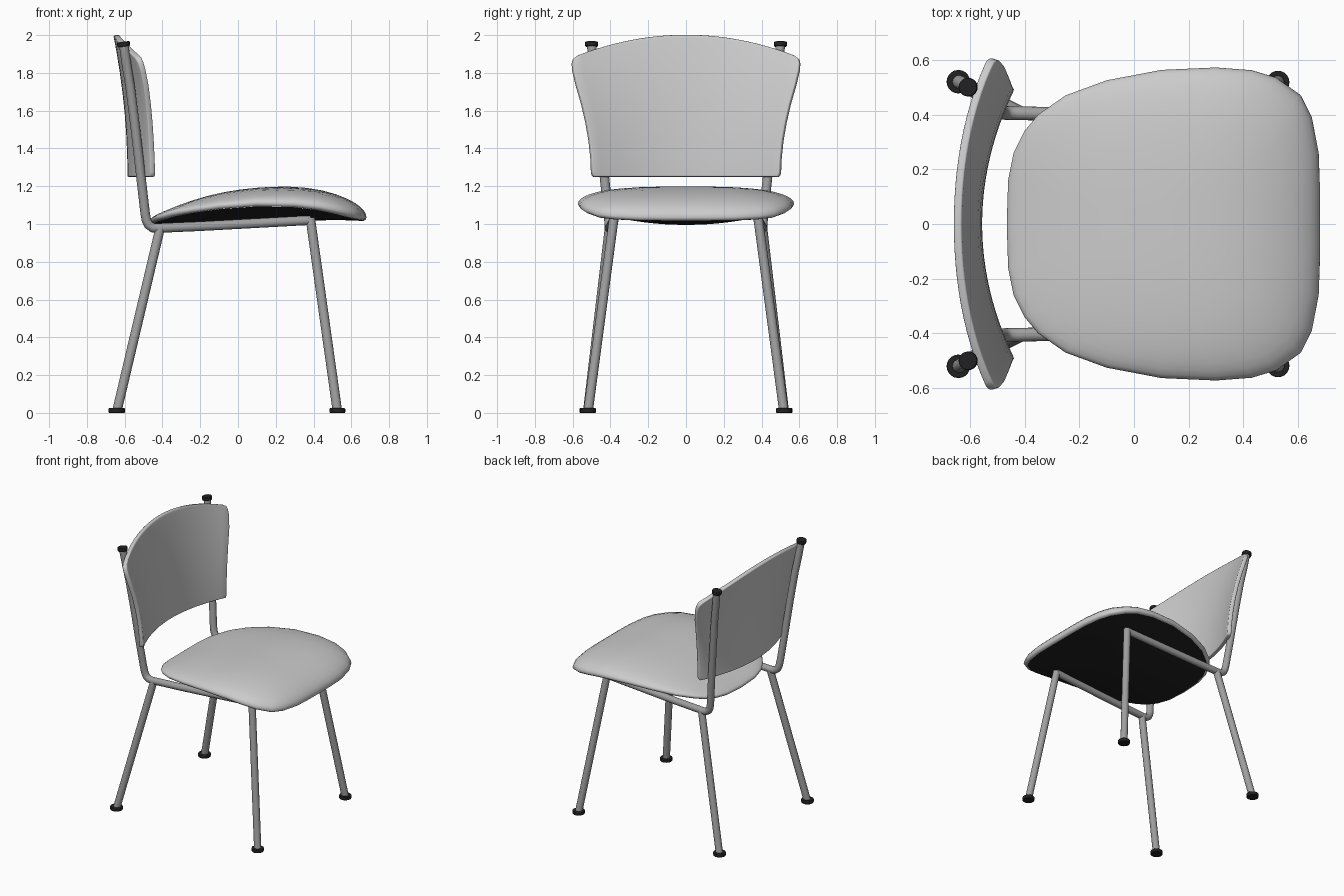
import bpy, bmesh, math
from mathutils import Vector

if "Cube" in bpy.data.objects:
    bpy.data.objects.remove(bpy.data.objects["Cube"])


def material(name, v):
    m = bpy.data.materials.new(name)
    m.diffuse_color = (v, v, v, 1)
    m.use_nodes = True
    m.node_tree.nodes["Principled BSDF"].inputs["Base Color"].default_value = m.diffuse_color
    return m


black = material("black_plastic", 0.015)
metal = material("grey_metal", 0.35)


def make_object(name, bm, mat=None, angle=40):
    bmesh.ops.recalc_face_normals(bm, faces=bm.faces)
    me = bpy.data.meshes.new(name)
    bm.to_mesh(me)
    bm.free()
    ob = bpy.data.objects.new(name, me)
    bpy.context.collection.objects.link(ob)
    if mat:
        me.materials.append(mat)
    bpy.ops.object.select_all(action='DESELECT')
    ob.select_set(True)
    bpy.context.view_layer.objects.active = ob
    bpy.ops.object.shade_smooth_by_angle(angle=math.radians(angle))
    return ob


def bridge(bm, a, b, closed=True):
    n = len(a)
    for i in range(n if closed else n - 1):
        j = (i + 1) % n
        bm.faces.new((a[i], a[j], b[j], b[i]))


# Seat outline: half of the rim (x, y, z), mirrored over y
half = [(-.465, 0, 1.02), (-.46, .16, 1.025), (-.44, .26, 1.035), (-.40, .34, 1.045),
        (-.35, .40, 1.06), (-.25, .47, 1.078), (-.1, .525, 1.098), (.1, .563, 1.112),
        (.3, .572, 1.108), (.43, .562, 1.093), (.52, .535, 1.075), (.61, .47, 1.052),
        (.65, .39, 1.043), (.675, .26, 1.037), (.68, .12, 1.035), (.68, 0, 1.035)]
outline = half + [(x, -y, z) for x, y, z in half[-2:0:-1]]
CX = 0.1


def crown(x):
    return 1.2 - 0.21 * (x - .3) ** 2


def under(x):
    return 0.995 + 0.06 * max(0, x)


def ring(bm, t, height):
    vs = []
    for x, y, z in outline:
        px = CX + (x - CX) * t
        vs.append(bm.verts.new((px, y * t, height(px, z))))
    return vs


def fan(bm, vs, z):
    c = bm.verts.new((CX, 0, z))
    for i in range(len(vs)):
        bm.faces.new((vs[i], vs[(i + 1) % len(vs)], c))


# Seat cushion: domed top with rolled lip
bm = bmesh.new()
prev = first = ring(bm, .945, lambda x, z: z - .018)
for t, dz in ((.975, -.018), (.993, -.011)):
    cur = ring(bm, t, lambda x, z: z + dz)
    bridge(bm, prev, cur)
    prev = cur
for t in (1, .993, .975, .94, .89, .82, .72, .6, .45, .3, .15):
    w = 1 - math.sqrt(1 - t ** 3)
    cur = ring(bm, t, lambda x, z: w * z + (1 - w) * crown(x))
    bridge(bm, prev, cur)
    prev = cur
fan(bm, prev, crown(CX))
make_object("seat_cushion", bm, angle=60)

# Dark pan bulging under the seat
bm = bmesh.new()
prev = None
for t in (.965, .9, .8, .65, .5, .3, .15):
    w = (t / .965) ** 2
    cur = ring(bm, t, lambda x, z: w * (z - .019) + (1 - w) * under(x))
    if prev:
        bridge(bm, prev, cur)
    prev = cur
fan(bm, prev, under(CX))
make_object("seat_pan", bm, black, 60)

# Backrest: flared curved shell, rows of (height fraction, half width)
rows = [(0, .488), (.012, .496), (.04, .5), (.15, .503), (.3, .513), (.45, .53), (.6, .552),
        (.75, .58), (.88, .6), (.94, .603), (.975, .597), (1, .575)]
bm = bmesh.new()
prev = None
N = 24
for v, w in rows:
    cur = []
    for i in range(N + 1):
        u = 2 * i / N - 1
        y = u * w
        z = 1.25 + (.75 - .11 * u * u) * v
        h = z - 1.25
        bend = .48 - .2 * (max(h, 0) / .62) ** 1.5
        cur.append(bm.verts.new((-.57 - .133 * h * h + bend * y * y, y, z)))
    if prev:
        bridge(bm, prev, cur, False)
    prev = cur
back = make_object("backrest", bm)
sol = back.modifiers.new("thickness", 'SOLIDIFY')
sol.thickness = .03
sol.offset = 0
bev = back.modifiers.new("soft_edge", 'BEVEL')
bev.width = .006
bev.segments = 2
bev.limit_method = 'ANGLE'
bev.angle_limit = math.radians(50)


def tube(name, pts, r=.025):
    """Round tube swept along a path of points."""
    pts = [Vector(p) for p in pts]
    bm = bmesh.new()
    prev = None
    for i, p in enumerate(pts):
        d = (pts[min(i + 1, len(pts) - 1)] - pts[max(i - 1, 0)]).normalized()
        a = Vector((0, 1, 0)).cross(d).normalized()
        b = d.cross(a)
        cur = [bm.verts.new(p + r * (math.cos(k * math.tau / 16) * a + math.sin(k * math.tau / 16) * b))
               for k in range(16)]
        if prev:
            bridge(bm, prev, cur)
        else:
            bm.faces.new(cur)
        prev = cur
    bm.faces.new(prev)
    return make_object(name, bm, metal)


def disc(name, loc, r, h, tilt=0):
    bpy.ops.mesh.primitive_cylinder_add(vertices=20, radius=r, depth=h, location=loc,
                                        rotation=(0, tilt, 0))
    ob = bpy.context.object
    ob.name = name
    ob.data.materials.append(black)
    b = ob.modifiers.new("soft_edge", 'BEVEL')
    b.width = .004
    b.segments = 2
    bpy.ops.object.shade_smooth_by_angle(angle=math.radians(40))


# Frame, legs, feet and caps on both sides
for side, s in (("left", 1), ("right", -1)):
    path = [(-.605, .5, 1.95), (-.588, .488, 1.83), (-.57, .476, 1.72), (-.545, .456, 1.52),
            (-.514, .432, 1.25), (-.492, .412, 1.06), (-.485, .408, 1.02), (-.473, .406, .995),
            (-.452, .405, .98), (-.425, .405, .978), (-.2, .4, .988), (.385, .382, 1.02)]
    tube(side + "_side_frame", [(x, s * y, z) for x, y, z in path])
    tube(side + "_front_leg", [(.383, s * .382, 1.03), (.526, s * .518, .01)])
    tube(side + "_rear_leg", [(-.412, s * .405, .98), (-.641, s * .52, .01)])
    disc(side + "_front_foot", (.526, s * .518, .0125), .042, .025)
    disc(side + "_rear_foot", (-.642, s * .52, .0125), .043, .025)
    disc(side + "_frame_cap", (-.606, s * .5, 1.952), .034, .026, -.13)
